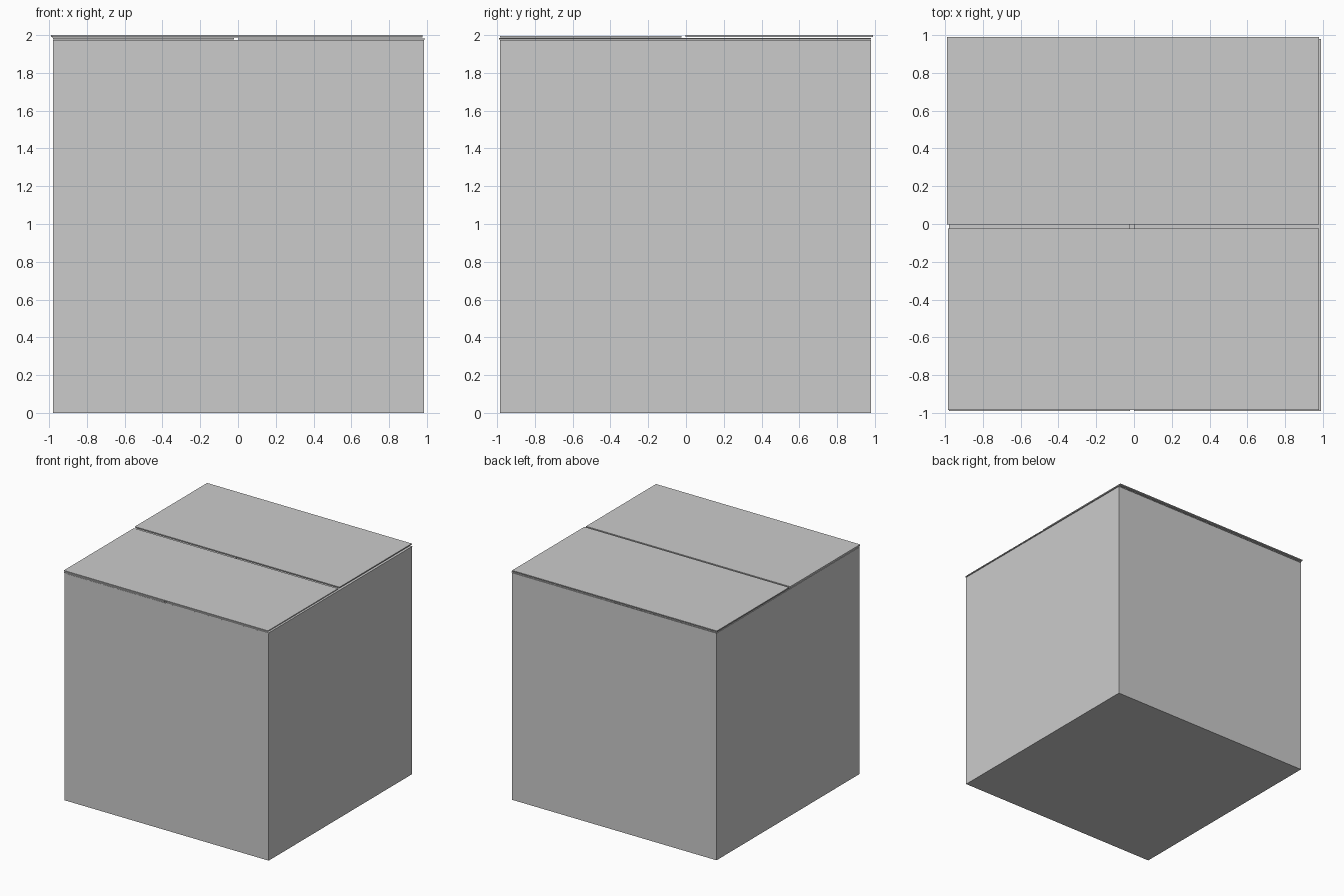
import bpy, bmesh
from mathutils import Vector

if "Cube" in bpy.data.objects:
    bpy.data.objects.remove(bpy.data.objects["Cube"])


def block(name, lo, hi, open_top=False):
    """Axis-aligned block between two corners, optionally without its lid."""
    lo, hi = Vector(lo), Vector(hi)
    bm = bmesh.new()
    bmesh.ops.create_cube(bm, size=1)
    for v in bm.verts:
        v.co = (lo + hi) / 2 + Vector(a * b for a, b in zip(v.co, hi - lo))
    if open_top:
        bm.normal_update()
        lid = [f for f in bm.faces if f.normal.z > 0.9]
        bmesh.ops.delete(bm, geom=lid, context='FACES_ONLY')
    mesh = bpy.data.meshes.new(name)
    bm.to_mesh(mesh)
    bm.free()
    ob = bpy.data.objects.new(name, mesh)
    bpy.context.collection.objects.link(ob)
    return ob


# Hollow carton body with thin cardboard walls
body = block("carton_body", (-0.98, -0.985, 0), (0.985, 0.98, 1.973), open_top=True)
wall = body.modifiers.new("wall", 'SOLIDIFY')
wall.thickness = 0.008
wall.offset = -1

# Inner flaps, folded in from the left and right
block("left_inner_flap", (-0.98, -0.99, 1.977), (-0.02, 0.98, 1.984))
block("right_inner_flap", (0.0, -0.99, 1.976), (0.99, 0.98, 1.983))

# Outer flaps, folded over from the front and back with a narrow seam
block("front_outer_flap", (-0.985, -0.985, 1.988), (0.978, -0.024, 1.996))
block("back_outer_flap", (-0.99, -0.002, 1.991), (0.978, 0.99, 2.0))
